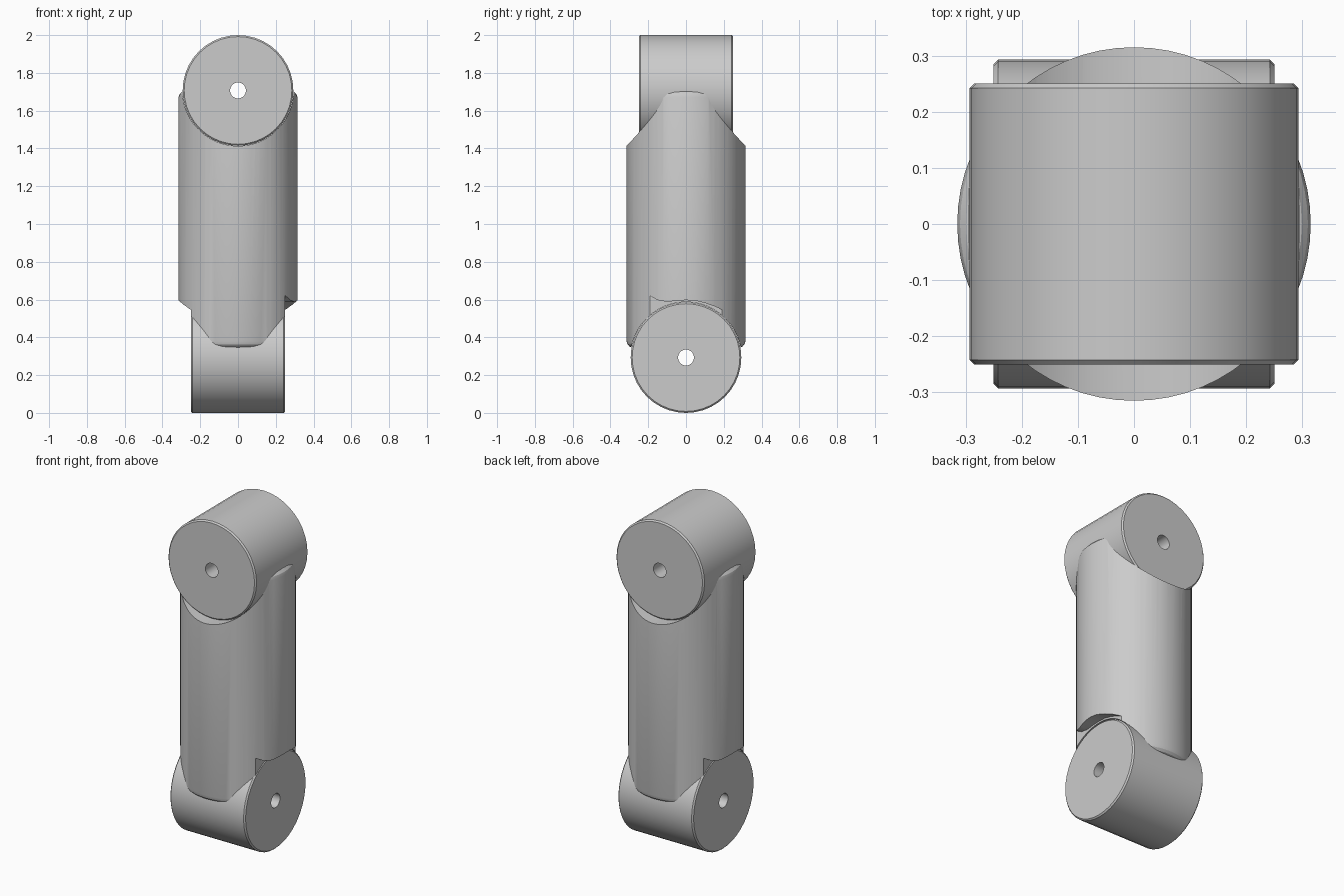
import bpy, bmesh
from math import cos, sin, pi, radians
from mathutils import Matrix

if "Cube" in bpy.data.objects:
    bpy.data.objects.remove(bpy.data.objects["Cube"])

R, BODY_R, HALF = 0.293, 0.315, 0.25
Z_LOW, Z_TOP = 0.293, 1.707
ALONG_X = Matrix.Rotation(radians(90), 4, 'Y')
ALONG_Y = Matrix.Rotation(radians(90), 4, 'X')


def finish(name, bm, matrix=Matrix()):
    bmesh.ops.transform(bm, matrix=matrix, verts=bm.verts)
    bmesh.ops.recalc_face_normals(bm, faces=bm.faces)
    me = bpy.data.meshes.new(name)
    bm.to_mesh(me)
    bm.free()
    ob = bpy.data.objects.new(name, me)
    bpy.context.collection.objects.link(ob)
    return ob


def lathe(name, profile, sides, matrix=Matrix(), closed=False):
    """Revolve (radius, height) points; closed profiles make rings."""
    bm = bmesh.new()
    rings = [[bm.verts.new((r * cos(2 * pi * i / sides), r * sin(2 * pi * i / sides), h))
              for i in range(sides)] for r, h in profile]
    pairs = list(zip(rings, rings[1:]))
    if closed:
        pairs.append((rings[-1], rings[0]))
    else:
        bm.faces.new(rings[0])
        bm.faces.new(rings[-1])
    for a, b in pairs:
        for i in range(sides):
            j = (i + 1) % sides
            bm.faces.new((a[i], a[j], b[j], b[i]))
    return finish(name, bm, matrix)


def prism(name, outline, x0, x1):
    """Extrude a (y, z) outline along x."""
    bm = bmesh.new()
    face = bm.faces.new([bm.verts.new((x0, y, z)) for y, z in outline])
    ext = bmesh.ops.extrude_face_region(bm, geom=[face])['geom']
    moved = [v for v in ext if isinstance(v, bmesh.types.BMVert)]
    bmesh.ops.translate(bm, vec=(x1 - x0, 0, 0), verts=moved)
    return finish(name, bm)


def subtract(target, cutter):
    cutter.hide_render = True
    mod = target.modifiers.new('cut', 'BOOLEAN')
    mod.operation, mod.solver, mod.object = 'DIFFERENCE', 'EXACT', cutter
    bpy.context.view_layer.objects.active = target
    bpy.ops.object.modifier_apply(modifier=mod.name)
    bpy.data.objects.remove(cutter)


# Two pivot barrels with small edge bevels and a through bore
def barrel(name, z, axis):
    b, hole = 0.008, 0.042
    ring = [(hole, -HALF), (R - b, -HALF), (R, -HALF + b),
            (R, HALF - b), (R - b, HALF), (hole, HALF)]
    return lathe(name, ring, 40, Matrix.Translation((0, 0, z)) @ axis, closed=True)


parts = [barrel('upper_pivot', Z_TOP, ALONG_Y), barrel('lower_pivot', Z_LOW, ALONG_X)]

# Arm body with rounded ends
body = lathe('arm_body', [(0.285, 0.346), (0.299, 0.351), (0.310, 0.363), (BODY_R, 0.38),
                          (BODY_R, 1.67), (0.310, 1.687), (0.299, 1.699), (0.285, 1.704)], 64)

# Saddles where the body wraps round the barrels
for z, axis in ((Z_TOP, ALONG_Y), (Z_LOW, ALONG_X)):
    subtract(body, lathe('saddle_cutter', [(R + 0.001, -0.5), (R + 0.001, 0.5)], 80,
                         Matrix.Translation((0, 0, z)) @ axis))

# Flat reliefs with a wavy lip beside the lower barrel ends
lip = [(-0.205, 0.625), (-0.19, 0.62), (-0.15, 0.597), (-0.1, 0.588), (-0.05, 0.594),
       (0, 0.597), (0.05, 0.594), (0.1, 0.582), (0.15, 0.565), (0.205, 0.54)]
for s in (1, -1):
    outline = [(s * y, z) for y, z in lip] + [(s * 0.205, 0.2), (-s * 0.205, 0.2)]
    subtract(body, prism('relief_cutter', outline, s * HALF, s * 0.45))
parts.append(body)

# Smooth shading with sharp edges kept
bpy.ops.object.select_all(action='DESELECT')
for ob in parts:
    ob.select_set(True)
bpy.context.view_layer.objects.active = body
bpy.ops.object.shade_smooth_by_angle(angle=radians(25))
